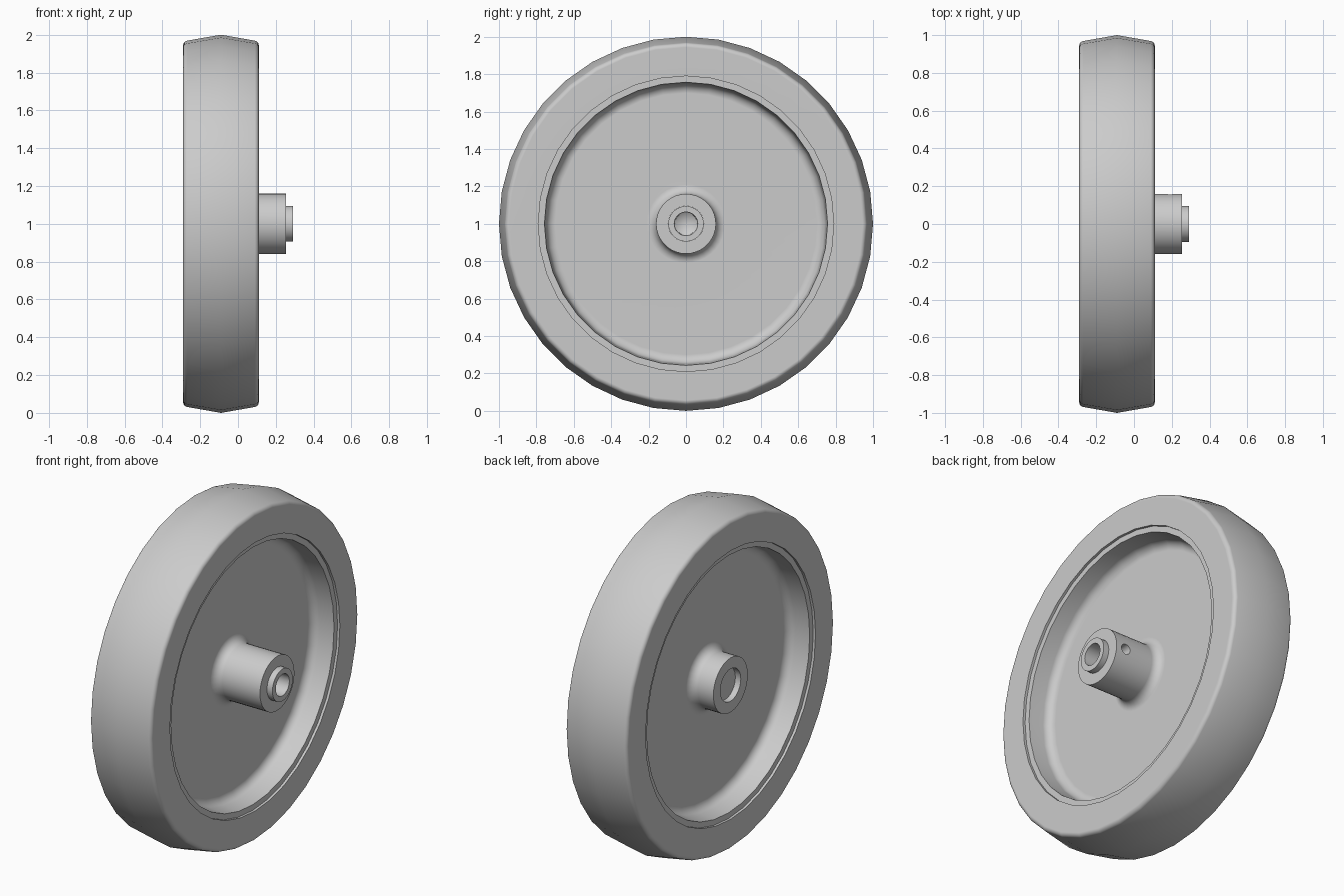
import bpy, bmesh, math
from mathutils import Vector, Matrix

if "Cube" in bpy.data.objects:
    bpy.data.objects.remove(bpy.data.objects["Cube"], do_unlink=True)

SEGMENTS = 36
MID = -0.09          # centre plane of the wheel along the axle

grey = bpy.data.materials.new("plain grey")
grey.use_nodes = True
GREY = (0.6, 0.6, 0.6, 1)
grey.diffuse_color = GREY
grey.node_tree.nodes["Principled BSDF"].inputs["Base Color"].default_value = GREY


def rounded(corners, closed):
    """Turn (x, radius, fillet) corners into profile points with arcs."""
    points, count = [], len(corners)
    for i, (x, r, fillet) in enumerate(corners):
        p = Vector((x, r))
        if not fillet:
            points.append(p)
            continue
        a = (Vector(corners[i - 1][:2]) - p).normalized()
        b = (Vector(corners[(i + 1) % count][:2]) - p).normalized()
        half = a.angle(b) / 2
        centre = p + (a + b).normalized() * fillet / math.sin(half)
        start = (p + a * fillet / math.tan(half) - centre).normalized()
        end = (p + b * fillet / math.tan(half) - centre).normalized()
        points += [centre + start.slerp(end, k / 5) * fillet for k in range(6)]
    return points


def make_object(name, bm):
    mesh = bpy.data.meshes.new(name)
    bm.to_mesh(mesh)
    bm.free()
    mesh.materials.append(grey)
    obj = bpy.data.objects.new(name, mesh)
    bpy.context.collection.objects.link(obj)
    return obj


def lathe(name, corners, closed=True):
    """Revolve a profile around the axle."""
    bm = bmesh.new()
    verts = [bm.verts.new((p.x, 0, 1 + p.y)) for p in rounded(corners, closed)]
    pairs = list(zip(verts, verts[1:]))
    if closed:
        pairs.append((verts[-1], verts[0]))
    edges = [bm.edges.new(pair) for pair in pairs]
    bmesh.ops.spin(bm, geom=verts + edges, cent=(0, 0, 1), axis=(1, 0, 0),
                   angle=math.tau, steps=SEGMENTS)
    bmesh.ops.remove_doubles(bm, verts=bm.verts, dist=0.0003)
    bmesh.ops.recalc_face_normals(bm, faces=bm.faces)
    return make_object(name, bm)


def activate(obj):
    bpy.ops.object.select_all(action='DESELECT')
    obj.select_set(True)
    bpy.context.view_layer.objects.active = obj


def far_side(half):
    """Mirror part of a profile across the centre plane."""
    return [(2 * MID - x, r, f) for x, r, f in reversed(half)]


# Tyre: crowned tread with rounded shoulders
shoulder = [(0.11, 0.79, 0), (0.11, 0.965, 0.025)]
tyre = lathe("tyre", shoulder + [(MID, 1.0, 0)] + far_side(shoulder))

# Rim, web and hub: one turned piece, hub longer on the left side
rim_side = [(0.095, 0.79, 0), (0.095, 0.757, 0), (-0.04, 0.745, 0.05)]
wheel = lathe("rim_and_hub", rim_side
              + [(-0.04, 0.16, 0.05), (0.255, 0.16, 0), (0.255, 0.095, 0),
                 (-0.29, 0.095, 0), (-0.29, 0.16, 0), (-0.14, 0.16, 0.05)]
              + far_side(rim_side))

# Set screw hole through the back of the hub
bm = bmesh.new()
bmesh.ops.create_cone(bm, cap_ends=True, segments=24, radius1=0.03, radius2=0.03,
                      depth=0.14, matrix=Matrix.Translation((0.19, 0.15, 1))
                      @ Matrix.Rotation(math.pi / 2, 4, 'X'))
cutter = make_object("set_screw_cutter", bm)
cutter.hide_render = True
cut = wheel.modifiers.new("set_screw_hole", 'BOOLEAN')
cut.operation = 'DIFFERENCE'
cut.solver = 'EXACT'
cut.object = cutter
activate(wheel)
bpy.ops.object.modifier_apply(modifier=cut.name)
bpy.data.objects.remove(cutter, do_unlink=True)

# Axle bush: blind bore with a conical bottom
bush = lathe("axle_bush", [(-0.255, 0, 0), (-0.255, 0.0945, 0), (0.29, 0.0945, 0),
                           (0.29, 0.063, 0), (0.0, 0.06, 0), (-0.04, 0, 0)],
             closed=False)

# Smooth shading with crisp edges and flat side faces
for part in (tyre, wheel, bush):
    activate(part)
    bpy.ops.object.shade_smooth_by_angle(angle=math.radians(30))
    weighted = part.modifiers.new("flat_faces", 'WEIGHTED_NORMAL')
    weighted.keep_sharp = True
